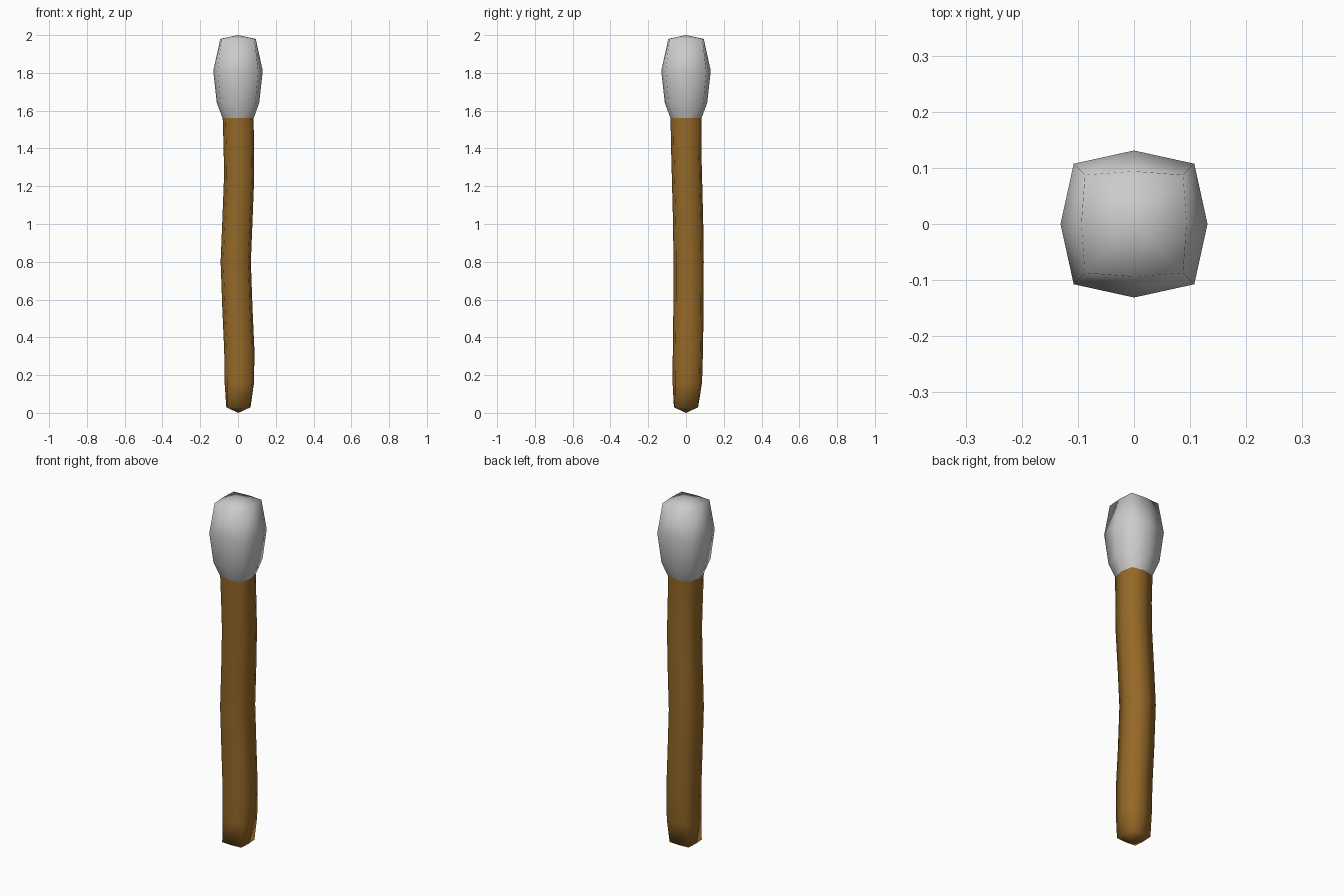
import bpy
import bmesh

if "Cube" in bpy.data.objects:
    bpy.data.objects.remove(bpy.data.objects["Cube"])

# ring = (z, centre x, centre y, half width, corner factor)
OUTLINE = [(1, 0), (1, 1), (0, 1), (-1, 1), (-1, 0), (-1, -1), (0, -1), (1, -1)]


def loft(name, rings, tip_z, tip_at_end, color=None):
    """Eight-sided rounded-square tube, closed at one end by a low tip."""
    bm = bmesh.new()
    loops = []
    for z, cx, cy, r, k in rings:
        loop = []
        for dx, dy in OUTLINE:
            f = r * (k if dx and dy else 1)
            loop.append(bm.verts.new((cx + dx * f, cy + dy * f, z)))
        loops.append(loop)
    for a, b in zip(loops, loops[1:]):
        for i in range(8):
            j = (i + 1) % 8
            bm.faces.new((a[i], a[j], b[j], b[i]))
    # end cap: four quads meeting at the tip
    end = rings[-1] if tip_at_end else rings[0]
    loop = loops[-1] if tip_at_end else loops[0]
    tip = bm.verts.new((end[1], end[2], tip_z))
    for i in range(0, 8, 2):
        bm.faces.new((tip, loop[i], loop[i + 1], loop[(i + 2) % 8]))
    bmesh.ops.recalc_face_normals(bm, faces=bm.faces)
    mesh = bpy.data.meshes.new(name)
    bm.to_mesh(mesh)
    bm.free()
    for p in mesh.polygons:
        p.use_smooth = True
    obj = bpy.data.objects.new(name, mesh)
    bpy.context.collection.objects.link(obj)
    if color:
        mat = bpy.data.materials.new(name + "_color")
        mat.diffuse_color = color
        mat.use_nodes = True
        mat.node_tree.nodes["Principled BSDF"].inputs["Base Color"].default_value = mat.diffuse_color
        mesh.materials.append(mat)
    return obj


# slightly bent wooden handle
loft("handle", [
    (0.03, 0.002, 0.000, 0.064, 0.94),
    (0.16, 0.007, 0.007, 0.078, 0.83),
    (0.33, 0.007, 0.010, 0.080, 0.82),
    (0.55, -0.003, 0.013, 0.080, 0.82),
    (0.80, -0.012, 0.014, 0.080, 0.82),
    (1.02, -0.003, 0.011, 0.080, 0.82),
    (1.25, 0.006, 0.005, 0.080, 0.82),
    (1.40, 0.004, 0.001, 0.080, 0.82),
    (1.56, 0.001, 0.000, 0.082, 0.82),
], 0.0, False, (0.30, 0.14, 0.02, 1))

# swollen head
loft("head", [
    (1.56, 0.001, 0.000, 0.082, 0.82),
    (1.64, 0, 0, 0.112, 0.82),
    (1.81, 0, 0, 0.131, 0.82),
    (1.98, 0, 0, 0.094, 0.93),
], 2.0, True)
